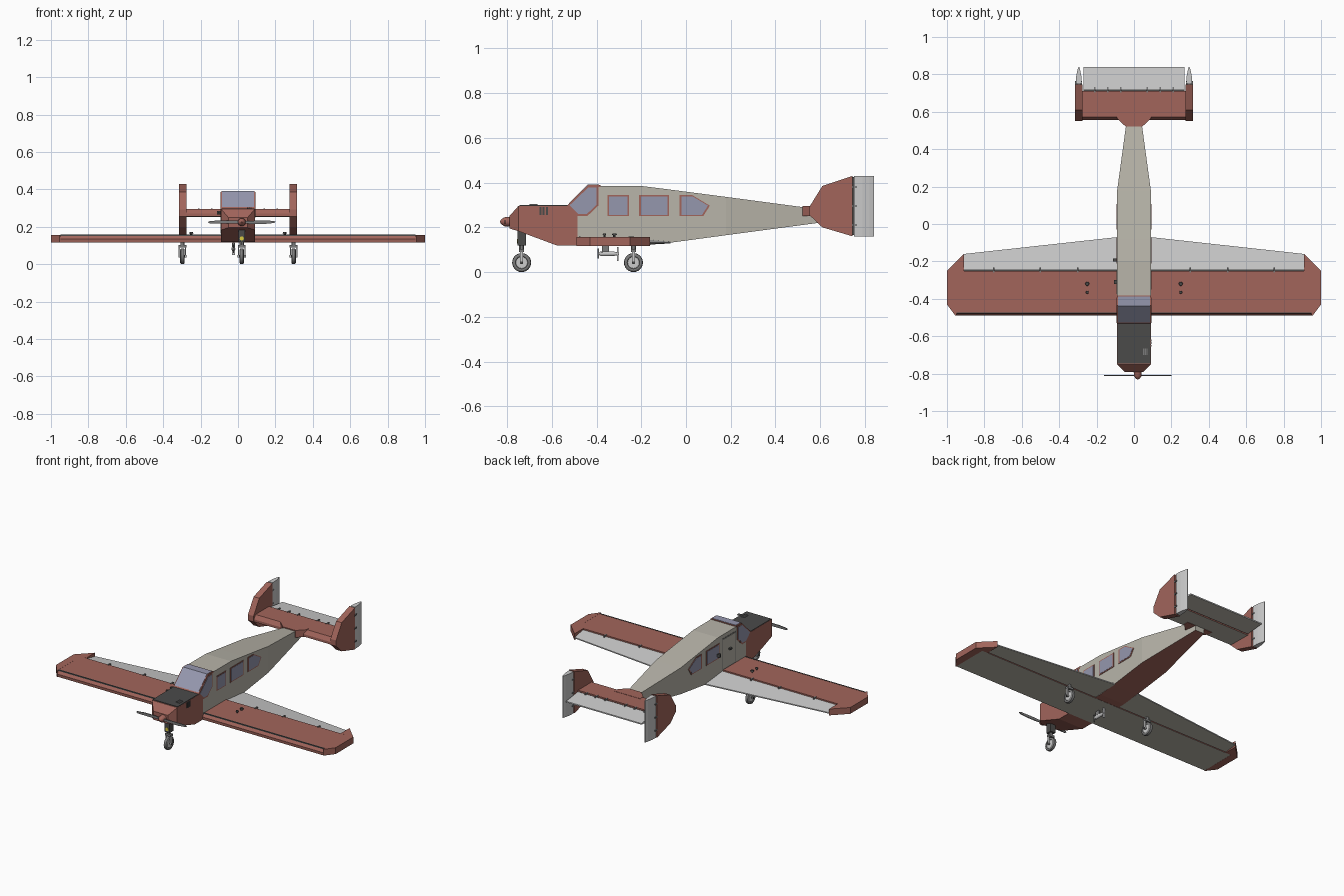
import bpy, bmesh, math
from mathutils import Vector, Matrix

if "Cube" in bpy.data.objects:
    bpy.data.objects.remove(bpy.data.objects["Cube"])

def material(name, r, g, b):
    m = bpy.data.materials.new(name)
    m.diffuse_color = (r, g, b, 1)
    m.use_nodes = True
    m.node_tree.nodes["Principled BSDF"].inputs["Base Color"].default_value = m.diffuse_color
    return m

RED = material("red_paint", .36, .13, .105)
BEIGE = material("beige_paint", .48, .46, .40)
WHITE = material("pale_grey", .58, .58, .57)
DARK = material("dark_metal", .07, .07, .068)
GREY = material("mid_grey", .2, .2, .2)
GLASS = material("window_glass", .30, .31, .42)
YELLOW = material("lamp_yellow", .7, .6, .05)

def mesh(name, verts, faces, mat, under=None, pick=None):
    bm = bmesh.new()
    vs = [bm.verts.new(v) for v in verts]
    for f in faces:
        bm.faces.new([vs[i] for i in f])
    bmesh.ops.recalc_face_normals(bm, faces=bm.faces)
    for f in bm.faces:
        if under and f.normal.z < -.9:
            f.material_index = 1
        if pick and pick(f.calc_center_median()):
            f.material_index = 1
    me = bpy.data.meshes.new(name)
    bm.to_mesh(me)
    bm.free()
    me.materials.append(mat)
    if under:
        me.materials.append(under)
    ob = bpy.data.objects.new(name, me)
    bpy.context.collection.objects.link(ob)
    return ob

def loft(name, rings, mat, under=None, pick=None):
    n = len(rings[0])
    verts = [p for r in rings for p in r]
    faces = [(k*n+i, k*n+(i+1) % n, (k+1)*n+(i+1) % n, (k+1)*n+i)
             for k in range(len(rings)-1) for i in range(n)]
    faces += [tuple(range(n)), tuple(range(len(verts)-n, len(verts)))]
    return mesh(name, verts, faces, mat, under, pick)

def prism(name, pts, axis, a, b, mat, under=None):
    def place(p, t):
        q = list(p)
        q.insert("xyz".index(axis), t)
        return q
    return loft(name, [[place(p, t) for p in pts] for t in (a, b)], mat, under)

def box(name, x0, x1, y0, y1, z0, z1, mat, under=None):
    return prism(name, [(x0, y0), (x1, y0), (x1, y1), (x0, y1)], "z", z0, z1, mat, under)

def lathe(name, c, axis, profile, mat, n=24):
    # profile is a list of (distance along axis, radius)
    rings = []
    for d, r in profile:
        ring = []
        for i in range(n):
            t = 2*math.pi*i/n
            p = [r*math.cos(t), r*math.sin(t)]
            p.insert("xyz".index(axis), d)
            ring.append(Vector(c) + Vector(p))
        rings.append(ring)
    ob = loft(name, rings, mat)
    bpy.context.view_layer.objects.active = ob
    ob.select_set(True)
    bpy.ops.object.shade_smooth_by_angle()
    ob.select_set(False)
    return ob

# fuselage: rectangular sections (y, half width, bottom, top), red nose
stations = [(-.79, .052, .195, .25), (-.75, .09, .183, .295), (-.575, .09, .118, .295),
            (-.53, .09, .118, .295), (-.485, .09, .118, .339), (-.435, .09, .118, .386),
            (-.20, .09, .118, .385), (-.08, .09, .13, .37), (.18, .09, .165, .336),
            (.525, .043, .211, .29), (.60, .033, .221, .26)]
loft("fuselage", [[(-w, y, b), (w, y, b), (w, y, t), (-w, y, t)] for y, w, b, t in stations],
     BEIGE, RED, lambda c: c.y < -.487)
bpy.data.objects["fuselage"].data.materials[1] = RED

# engine hood, windscreen with red frame, roof glass
box("engine_hood", -.089, .089, -.745, -.525, .293, .299, DARK)
prism("windscreen_frame", [(-.535, .295), (-.437, .390), (-.382, .390), (-.382, .380), (-.43, .380), (-.52, .295)],
      "x", -.0905, .0905, RED)
prism("windscreen_glass", [(-.526, .306), (-.438, .392), (-.388, .392), (-.388, .382), (-.43, .382), (-.515, .306)],
      "x", -.085, .085, GLASS)

# side windows: red frame and glass
front_pane = [(-.53, .295), (-.435, .386), (-.392, .386), (-.392, .297), (-.442, .25), (-.485, .25)]
panes = {"front_window": front_pane,
         "door_window": [(-.35, .25), (-.255, .25), (-.255, .345), (-.35, .345)],
         "middle_window": [(-.21, .25), (-.075, .25), (-.075, .345), (-.21, .345)],
         "rear_window": [(-.03, .25), (.077, .25), (.107, .297), (.027, .345), (-.03, .345)]}
for side, s in (("right", 1), ("left", -1)):
    for name, pts in panes.items():
        if side == "left" and name == "door_window":
            continue
        cy = (min(p[0] for p in pts) + max(p[0] for p in pts)) / 2
        cz = (min(p[1] for p in pts) + max(p[1] for p in pts)) / 2
        small = [(cy+(y-cy)*.87, cz+(z-cz)*.87) for y, z in pts]
        prism(f"{side}_{name}_frame", pts, "x", s*.086, s*.0925, RED)
        prism(f"{side}_{name}_glass", small, "x", s*.086, s*.094, GLASS)

# cabin door on the left side with handle and step
box("door_outline", -.0915, -.086, -.378, -.242, .16, .36, GREY)
box("door_panel", -.0935, -.086, -.373, -.247, .165, .355, BEIGE)
box("door_handle", -.108, -.09, -.32, -.30, .27, .28, DARK)
box("grab_handle", -.112, -.09, -.20, -.185, .265, .285, DARK)

# exhaust slots on nose
for i in range(3):
    y = -.655 + i*.014
    box(f"side_vent_{i}", .086, .094, y, y+.009, .256, .292, DARK)
    x = .047 + i*.01
    box(f"top_vent_{i}", x, x+.006, -.70, -.665, .296, .304, GREY)

# main wing with chamfered leading edge
section = [(-.488, .117), (-.49, .135), (-.475, .157), (-.25, .157), (-.25, .117)]
prism("wing", section, "x", -.955, .955, RED, BEIGE)
box("wing_leading_strip", -.95, .95, -.479, -.472, .15, .1585, DARK)

def wedge(name, x0, x1, y0, yt0, yt1, z0, z1, zt0, zt1):
    return loft(name, [[(x, y0, z0), (x, y0, z1), (x, yt, zt1), (x, yt, zt0)]
                       for x, yt in ((x0, yt0), (x1, yt1))], WHITE, BEIGE)

for side, s in (("right", 1), ("left", -1)):
    # wing tip, flap and hinges
    tip = [(.91, -.16), (1, -.25), (1, -.43), (.955, -.49), (.95, -.49), (.95, -.25), (.91, -.25)]
    prism(f"{side}_wing_tip", [(s*x, y) for x, y in tip], "z", .1165, .1575, RED)
    f = wedge(f"{side}_flap", s*.088, s*.908, -.244, -.07, -.16, .119, .152, .128, .135)
    box(f"{side}_hinge_rod", s*.09, s*.91, -.253, -.241, .122, .148, DARK)
    for x in (.3, .5, .75):
        box(f"{side}_flap_hinge", s*x-.004, s*x+.004, -.258, -.232, .145, .16, GREY)

    # fuel caps on the wing
    for y, r in ((-.32, .011), (-.365, .008)):
        lathe(f"{side}_fuel_cap", (s*.25, y, .155), "z",
              [(0, r*.5), (.01, r*.5), (.01, r), (.018, r*.8)], DARK, 12)

    # twin fin and rudder
    fin = [(.552, .255), (.552, .292), (.61, .385), (.745, .43), (.745, .16), (.61, .20)]
    prism(f"{side}_fin", fin, "x", s*.275, s*.315, RED)
    plan = [(.279, .752), (.311, .752), (.309, .79), (.303, .82), (.297, .84),
            (.293, .84), (.287, .82), (.281, .79)]
    prism(f"{side}_rudder", [(s*x, y) for x, y in plan], "z", .16, .43, WHITE)
    box(f"{side}_rudder_hinge", s*.286, s*.304, .74, .757, .165, .425, DARK)
    for z in (.21, .295, .38):
        box(f"{side}_rudder_bracket", s*.277, s*.316, .742, .764, z-.004, z+.004, GREY)

    # elevator half
    wedge(f"{side}_elevator", 0, s*.27, .718, .84, .84, .256, .29, .267, .275)
    for x in (.07, .14, .21):
        box(f"{side}_elevator_hinge", s*x-.004, s*x+.004, .702, .73, .285, .297, GREY)

# tailplane with chamfered leading edge and centre root
tail = [(.555, .254), (.555, .27), (.572, .295), (.71, .295), (.71, .252)]
prism("tailplane", tail, "x", -.277, .277, RED, BEIGE)
prism("tail_root", [(-.046, .522), (.046, .522), (.092, .567), (.092, .60), (-.092, .60), (-.092, .567)],
      "z", .251, .2965, RED)
box("elevator_hinge_rod", -.27, .27, .706, .722, .26, .286, DARK)

# propeller and spinner
PX, PZ = .02, .225
lathe("spinner", (PX, 0, PZ), "y", [(-.785, .022), (-.812, .02), (-.822, .014), (-.832, .003)], RED, 16)
blade = [(.0, -.006), (.05, -.011), (.12, -.011), (.175, -.005), (.18, .002), (.17, .008), (.09, .009), (0, .006)]
for side, s in (("right", 1), ("left", -1)):
    prism(f"{side}_propeller_blade", [(PX+s*x, PZ+s*z*.9) for x, z in blade], "y", -.812, -.807, GREY)

# landing gear: tyre, hub, fork
def gear(name, x, y, top):
    z, r = .0425, .0425
    lathe(f"{name}_tyre", (x, y, z), "x",
          [(-.006, .024), (-.012, .028), (-.012, .035), (-.008, .041), (0, r),
           (.008, .041), (.012, .035), (.012, .028), (.006, .024)], GREY)
    lathe(f"{name}_hub", (x, y, z), "x", [(-.009, .012), (-.009, .026), (.009, .026), (.009, .012)], WHITE, 16)
    lathe(f"{name}_axle", (x, y, z), "x", [(-.022, .006), (.022, .006)], DARK, 10)
    for s in (-1, 1):
        box(f"{name}_fork_leg", x+s*.014, x+s*.020, y-.007, y+.007, .036, .098, WHITE)
    box(f"{name}_fork_crown", x-.021, x+.021, y-.011, y+.011, .09, .104, GREY)
    lathe(f"{name}_strut", (x, y, 0), "z", [(.1, .011), (top, .011)], GREY, 12)

gear("left_wheel", -.297, -.235, .125)
gear("right_wheel", .297, -.235, .125)
gear("nose_wheel", .02, -.735, .2)
box("nose_strut_housing", .002, .038, -.753, -.715, .118, .19, DARK)
lathe("landing_lamp", (.02, -.756, .138), "y", [(0, .011), (.006, .011)], YELLOW, 16)

# small wind generator under the belly
lathe("generator_body", (-.025, 0, .082), "y", [(-.39, .005), (-.38, .011), (-.33, .011), (-.30, .005)], WHITE, 12)
box("generator_pylon", -.03, -.02, -.375, -.345, .085, .12, GREY)
box("generator_front_pin", -.028, -.022, -.396, -.388, .06, .105, GREY)
box("generator_blade", -.033, -.017, -.308, -.302, .05, .113, WHITE)
